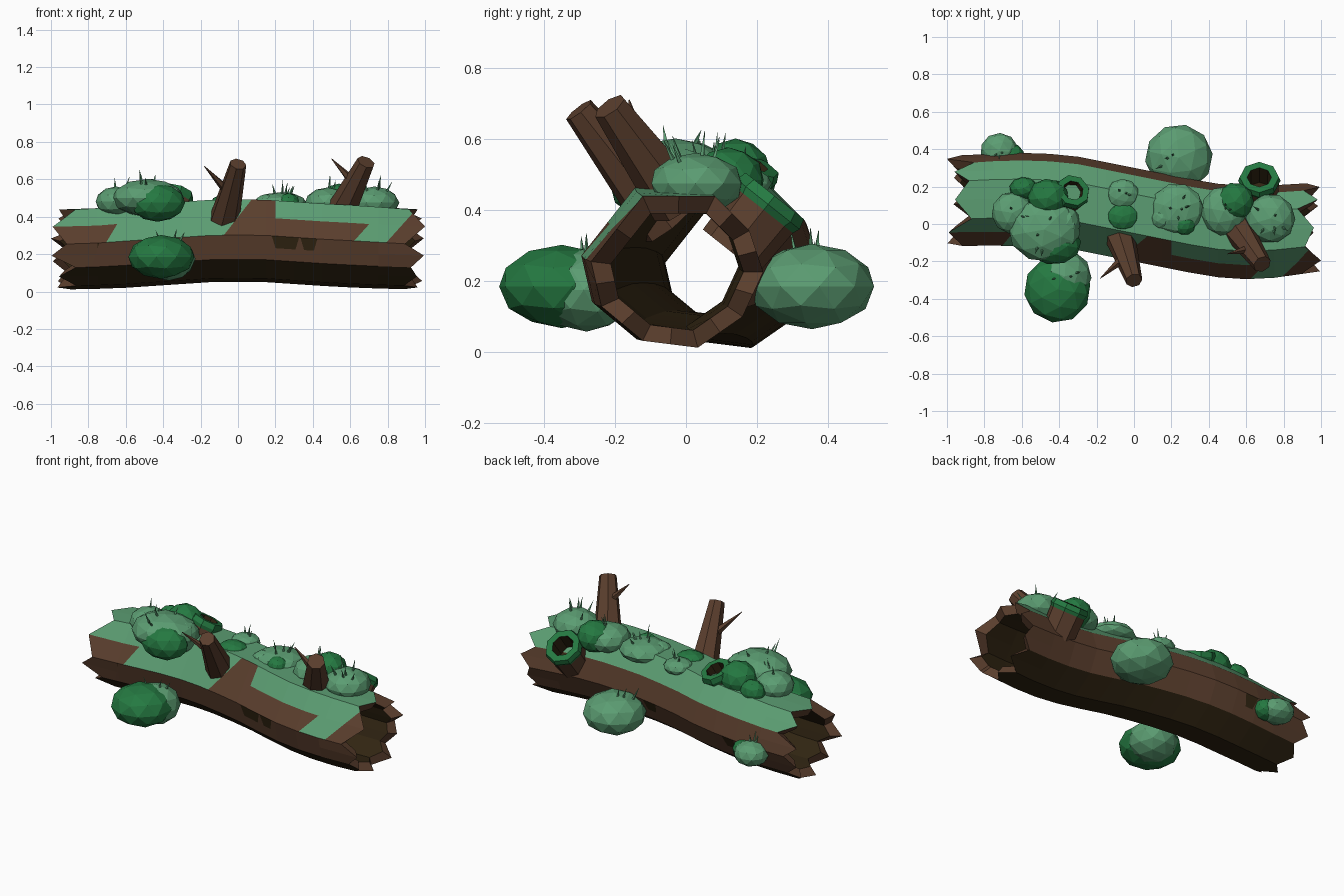
import bpy, bmesh, math, random
from mathutils import Vector, Matrix

if "Cube" in bpy.data.objects:
    bpy.data.objects.remove(bpy.data.objects["Cube"])

random.seed(4)

def mat(name, col):
    m = bpy.data.materials.new(name)
    m.diffuse_color = (*col, 1)
    m.use_nodes = True
    m.node_tree.nodes["Principled BSDF"].inputs["Base Color"].default_value = m.diffuse_color
    return m

BARK = mat("bark", (0.102, 0.048, 0.026))
DARK = mat("dark wood", (0.030, 0.018, 0.006))
MOSS = mat("moss", (0.105, 0.335, 0.168))
LEAF = mat("deep green", (0.018, 0.190, 0.053))

def finish(bm, name, mats):
    me = bpy.data.meshes.new(name)
    bm.to_mesh(me)
    bm.free()
    for m in mats:
        me.materials.append(m)
    ob = bpy.data.objects.new(name, me)
    bpy.context.collection.objects.link(ob)
    return ob

# Hollow log: profile swept along a gently curved path, ragged ends
profile = [(-.10, .22), (.11, .22), (.21, .12), (.25, 0), (.19, -.13),
           (.06, -.22), (-.10, -.20), (-.22, -.10), (-.25, .03)]
ring = []
for j, (y, z) in enumerate(profile):
    y2, z2 = profile[(j + 1) % len(profile)]
    ring += [(y, z), ((y + y2) / 2, (z + z2) / 2)]
N = len(ring)
path = [(-.88, .125, .225, .97), (-.75, .13, .23, .98), (-.6, .13, .24, 1), (-.45, .125, .25, 1),
        (-.3, .11, .26, 1), (-.15, .08, .27, 1), (0, .05, .272, 1), (.15, .02, .27, 1),
        (.3, -.01, .26, 1), (.45, -.035, .25, 1), (.6, -.045, .242, 1), (.75, -.04, .234, .99),
        (.88, -.025, .226, .97)]
jag = [[.12 * random.uniform(.6, 1) if j % 2 else random.uniform(-.03, .05) for j in range(N)]
       for _ in range(2)]
jag[0][5] = jag[1][17] = .12

def log_ring(bm, i, wall):
    x, cy, cz, s = path[i]
    out = []
    for j, (y, z) in enumerate(ring):
        dx = -jag[0][j] if i == 0 else jag[1][j] if i == len(path) - 1 else 0
        out.append(bm.verts.new((x + dx * (1 if wall == 1 else .6), cy + y * s * wall, cz + z * s * wall)))
    return out

bm = bmesh.new()
side = bm.faces.layers.int.new("side")
outer = [log_ring(bm, i, 1) for i in range(len(path))]
inner = [log_ring(bm, i, .77) for i in range(len(path))]

def bridge(a, b, tag):
    for j in range(N):
        k = (j + 1) % N
        f = bm.faces.new((a[j], b[j], b[k], a[k]))
        f[side] = j // 2 if tag is None else tag

for i in range(len(path) - 1):
    bridge(outer[i], outer[i + 1], None)
    bridge(inner[i + 1], inner[i], 20)
bridge(inner[0], outer[0], 30)
bridge(outer[-1], inner[-1], 30)
bmesh.ops.recalc_face_normals(bm, faces=bm.faces)

def cut(tag, co, no):
    faces = [f for f in bm.faces if f[side] == tag]
    geom = faces + list({e for f in faces for e in f.edges}) + list({v for f in faces for v in f.verts})
    bmesh.ops.bisect_plane(bm, geom=geom, plane_co=co, plane_no=no, dist=1e-4)

# Moss borders on the upper front side: each cut is (x at z=.27, lean)
cuts = [(-.70, .6), (-.10, .78), (.20, 0), (.62, .9), (.80, .9)]
for x0, lean in cuts:
    cut(8, (x0, 0, .27), (1, 0, -lean))

# Bare dark patches in the bark: (side, x start, x end, lowest z)
patches = [(7, .21, .30, .235), (7, .36, .40, .23), (7, -.95, -.76, .23),
           (3, -.78, -.70, .17), (3, -.58, -.52, .19), (3, .02, .08, .2)]
for tag, x0, x1, z0 in patches:
    cut(tag, (x0, 0, .2), (1, 0, .3))
    cut(tag, (x1, 0, .2), (1, 0, -.3))

def mossy(c):
    right = [c.x > x0 + lean * (c.z - .27) for x0, lean in cuts]
    high = c.z > .375
    if not right[0]:
        return high
    if not right[1]:
        return True
    if not right[2]:
        return False
    return high or (right[3] and not right[4])

for f in bm.faces:
    s, c = f[side], f.calc_center_median()
    if s in (0, 1):
        f.material_index = 2
    elif s == 8:
        f.material_index = 2 if mossy(c) else 0
    elif s in (4, 5, 6, 20):
        f.material_index = 1
    elif any(s == t and x0 - .3 * (c.z - .2) < c.x < x1 + .3 * (c.z - .2) and c.z > z0
             for t, x0, x1, z0 in patches):
        f.material_index = 1
finish(bm, "log", [BARK, DARK, MOSS])

# Tapered limb between two points
def limb(name, a, b, r1, r2, sides, m):
    a, b = Vector(a), Vector(b)
    d = b - a
    bm = bmesh.new()
    M = Matrix.Translation((a + b) / 2) @ d.to_track_quat('Z', 'Y').to_matrix().to_4x4()
    bmesh.ops.create_cone(bm, cap_ends=True, segments=sides, radius1=r1, radius2=r2,
                          depth=d.length, matrix=M)
    return finish(bm, name, [m])

limb("left_branch", (-.08, -.05, .36), (.0, -.302, .682), .085, .045, 7, BARK)
limb("left_twig", (-.04, -.17, .52), (-.18, -.29, .67), .03, .002, 5, BARK)
limb("right_branch", (.55, -.02, .42), (.685, -.215, .692), .085, .05, 7, BARK)
limb("right_twig", (.63, -.13, .57), (.50, -.16, .71), .03, .002, 5, BARK)

# Hollow knots: bark tube with a green rim and a dark inside
def knot(name, pos, axis, r, h):
    bm = bmesh.new()
    levels = [(r * .95, -h), (r, -.05), (r * 1.08, -.03), (r, 0), (r * .62, 0), (r * .58, -h * .6)]
    rows = [[bm.verts.new((q * math.cos(k * math.tau / 8), q * math.sin(k * math.tau / 8), z))
             for k in range(8)] for q, z in levels]
    for i, m in enumerate((0, 1, 1, 1, 2)):
        for k in range(8):
            n = (k + 1) % 8
            bm.faces.new((rows[i][k], rows[i][n], rows[i + 1][n], rows[i + 1][k])).material_index = m
    bm.faces.new(rows[-1]).material_index = 2
    bm.transform(Matrix.Translation(pos) @ Vector(axis).to_track_quat('Z', 'Y').to_matrix().to_4x4())
    finish(bm, name, [BARK, LEAF, DARK])

knot("right_knot", (.67, .25, .44), (0, .62, .78), .105, .2)
knot("left_knot", (-.325, .18, .535), (.25, .4, .88), .09, .14)

# Bushes: flattened faceted balls (x, y, z, rx, ry, rz, colour, blades of grass)
bushes = [
    (.24, .355, .185, .178, .175, .118, MOSS, 3),
    (-.41, -.35, .185, .175, .175, .115, LEAF, 0),
    (-.37, -.28, .175, .14, .14, .115, MOSS, 3),
    (-.72, .39, .2, .1, .095, .07, MOSS, 3),
    (-.66, .36, .2, .075, .07, .06, LEAF, 0),
    (-.48, -.03, .5, .19, .17, .1, MOSS, 4),
    (-.65, .06, .48, .11, .11, .08, MOSS, 3),
    (-.36, .0, .48, .07, .1, .09, MOSS, 0),
    (-.43, -.105, .475, .145, .11, .1, LEAF, 0),
    (-.46, .14, .50, .11, .1, .1, LEAF, 0),
    (-.59, .19, .47, .075, .06, .07, LEAF, 0),
    (-.06, .16, .475, .085, .08, .045, MOSS, 3),
    (-.06, .04, .475, .085, .075, .045, LEAF, 0),
    (.23, .08, .47, .14, .135, .06, MOSS, 6),
    (.27, 0, .475, .06, .06, .05, LEAF, 0),
    (.15, .03, .47, .06, .06, .05, MOSS, 0),
    (.48, .07, .475, .12, .13, .08, MOSS, 3),
    (.54, .12, .485, .1, .1, .09, LEAF, 0),
    (.73, .03, .475, .13, .13, .085, MOSS, 6),
]
for n, (x, y, z, rx, ry, rz, m, blades) in enumerate(bushes):
    bm = bmesh.new()
    bmesh.ops.create_icosphere(bm, subdivisions=2, radius=1.02,
                               matrix=Matrix.Rotation(random.uniform(0, 6), 4, 'Z'))
    bm.transform(Matrix.Translation((x, y, z)) @ Matrix.Diagonal((rx, ry, rz, 1)))
    finish(bm, f"bush_{n + 1}", [m])
    # Thin grass blades poking out of the bush top
    for b in range(blades):
        a, q = random.uniform(0, math.tau), random.uniform(.1, .65)
        dx, dy = q * math.cos(a), q * math.sin(a)
        p = Vector((x + dx * rx, y + dy * ry, z + rz * math.sqrt(1 - q * q) - .01))
        tip = p + Vector((dx * .06, dy * .06, random.uniform(.04, .08)))
        limb(f"grass_{n + 1}_{b + 1}", p, tip, .008, .0005, 4, m)
